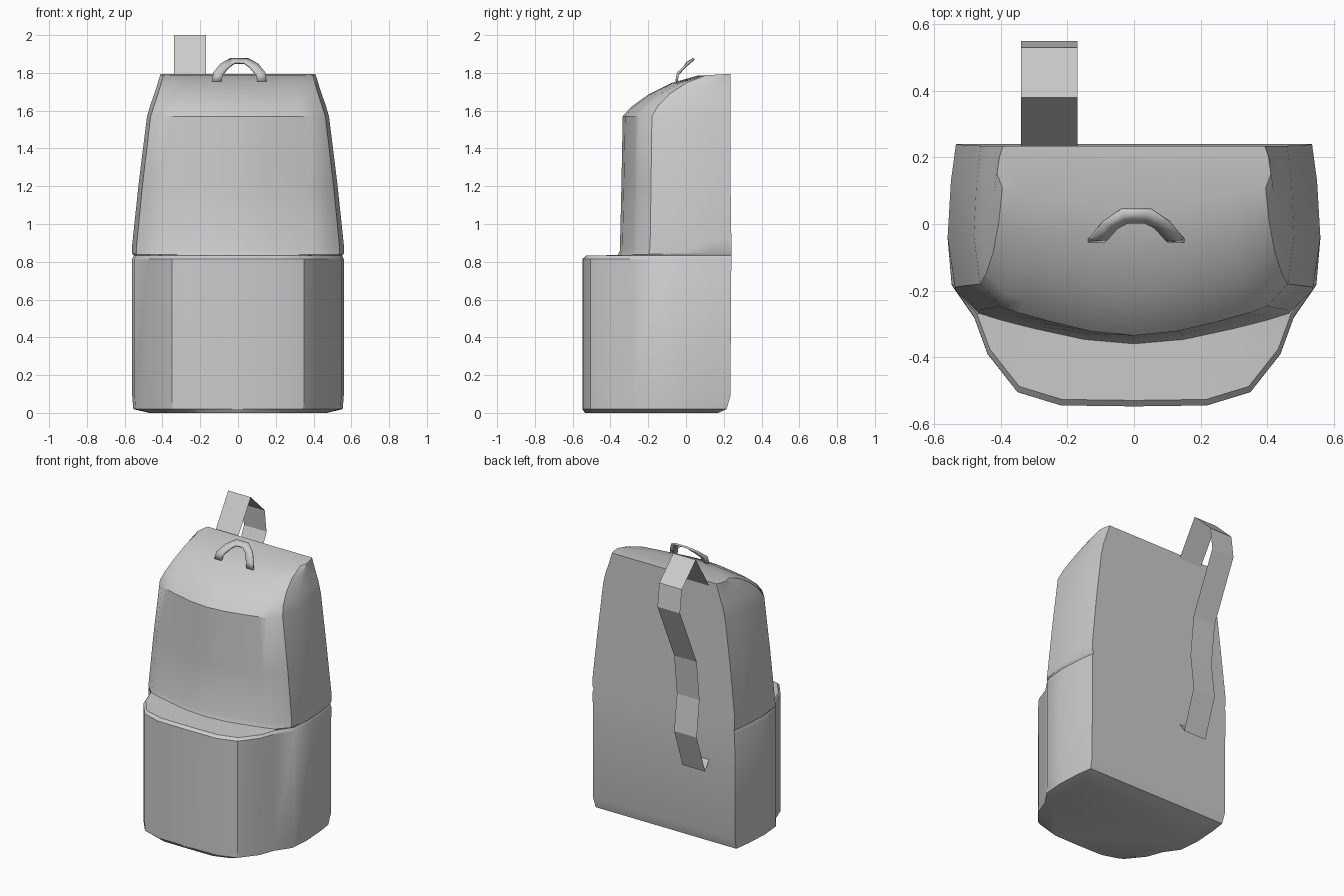
import bpy, bmesh, math

cube = bpy.data.objects.get("Cube")
if cube:
    bpy.data.objects.remove(cube)

fabric = bpy.data.materials.new("grey fabric")
fabric.use_nodes = True
GREY = (0.6, 0.6, 0.6, 1)
fabric.diffuse_color = GREY
fabric.node_tree.nodes["Principled BSDF"].inputs["Base Color"].default_value = GREY


def loft(name, rows, closed=False, angle=30):
    """Skin equal-length rows of points; closed rows get end caps."""
    bm = bmesh.new()
    rings = [[bm.verts.new(p) for p in row] for row in rows]
    n = len(rings[0])
    for low, high in zip(rings, rings[1:]):
        for i in range(n if closed else n - 1):
            j = (i + 1) % n
            bm.faces.new((low[i], low[j], high[j], high[i]))
    if closed:
        bm.faces.new(rings[0][::-1])
        bm.faces.new(rings[-1])
        bmesh.ops.recalc_face_normals(bm, faces=bm.faces)
    mesh = bpy.data.meshes.new(name)
    bm.to_mesh(mesh)
    bm.free()
    mesh.materials.append(fabric)
    obj = bpy.data.objects.new(name, mesh)
    bpy.context.collection.objects.link(obj)
    bpy.ops.object.select_all(action="DESELECT")
    obj.select_set(True)
    bpy.context.view_layer.objects.active = obj
    bpy.ops.object.shade_smooth_by_angle(angle=math.radians(angle))
    return obj


# Half outlines from front centre to back corner: with and without the pocket
SIDE = [(.56, -.04), (.55, .13), (.535, .24)]
POCKET = [(0, -.548), (.22, -.545), (.35, -.505), (.44, -.39), (.48, -.28), (.548, -.18)] + SIDE
UPPER = [(0, -.35), (.15, -.337), (.30, -.305), (.40, -.28), (.465, -.26), (.538, -.19)] + SIDE


def ring(outline, width, front, back, z_front, z_back):
    """Full outline, fitted between front and back and tilted in z."""
    y0 = outline[0][1]
    half = []
    for x, y in outline:
        t = (y - y0) / (.24 - y0)
        half.append((x * width, front + (back - front) * t, z_front + (z_back - z_front) * t))
    return half + [(-x, y, z) for x, y, z in half[:0:-1]]


# Body and front pocket in one skin
loft("backpack_body", [
    ring(POCKET, .84, -.535, .17, 0, 0),
    ring(POCKET, .99, -.548, .215, .02, .02),
    ring(POCKET, 1, -.548, .235, .09, .09),
    ring(POCKET, 1, -.548, .24, .815, .815),
    ring(POCKET, .985, -.53, .24, .832, .832),
    ring(UPPER, 1, -.36, .24, .836, .85),
    ring(UPPER, 1, -.35, .24, .86, .92),
    ring(UPPER, .94, -.342, .236, 1.2, 1.22),
    ring(UPPER, .86, -.335, .235, 1.57, 1.57),
    ring(UPPER, .825, -.29, .235, 1.62, 1.65),
    ring(UPPER, .785, -.20, .235, 1.685, 1.71),
    ring(UPPER, .755, -.08, .235, 1.745, 1.76),
    ring(UPPER, .735, .06, .235, 1.785, 1.795),
], closed=True)

# Shoulder strap: one flat ribbon hanging behind the back
STRAP = [(.23, 1.76), (.38, 2.0), (.53, 1.855), (.55, 1.70), (.37, 1.30),
         (.34, 1.03), (.37, .785), (.28, .52), (.235, .59)]
loft("shoulder_strap", [[(x, y, z) for x in (-.17, -.34)] for y, z in STRAP], angle=10)

# Carry handle: arched ribbon, given as outer and inner edge points
ARCH = [((.145, -.05, 1.755), (.095, -.05, 1.755)),
        ((.138, -.042, 1.80), (.088, -.045, 1.79)),
        ((.10, .005, 1.845), (.055, -.01, 1.83)),
        ((.045, .043, 1.875), (.025, .005, 1.853))]
mirrored = [tuple((-x, y, z) for x, y, z in pair) for pair in reversed(ARCH)]
handle = loft("carry_handle", ARCH + mirrored)
solid = handle.modifiers.new("thickness", "SOLIDIFY")
solid.thickness = .012
solid.offset = 0
handle.location.x = .007
